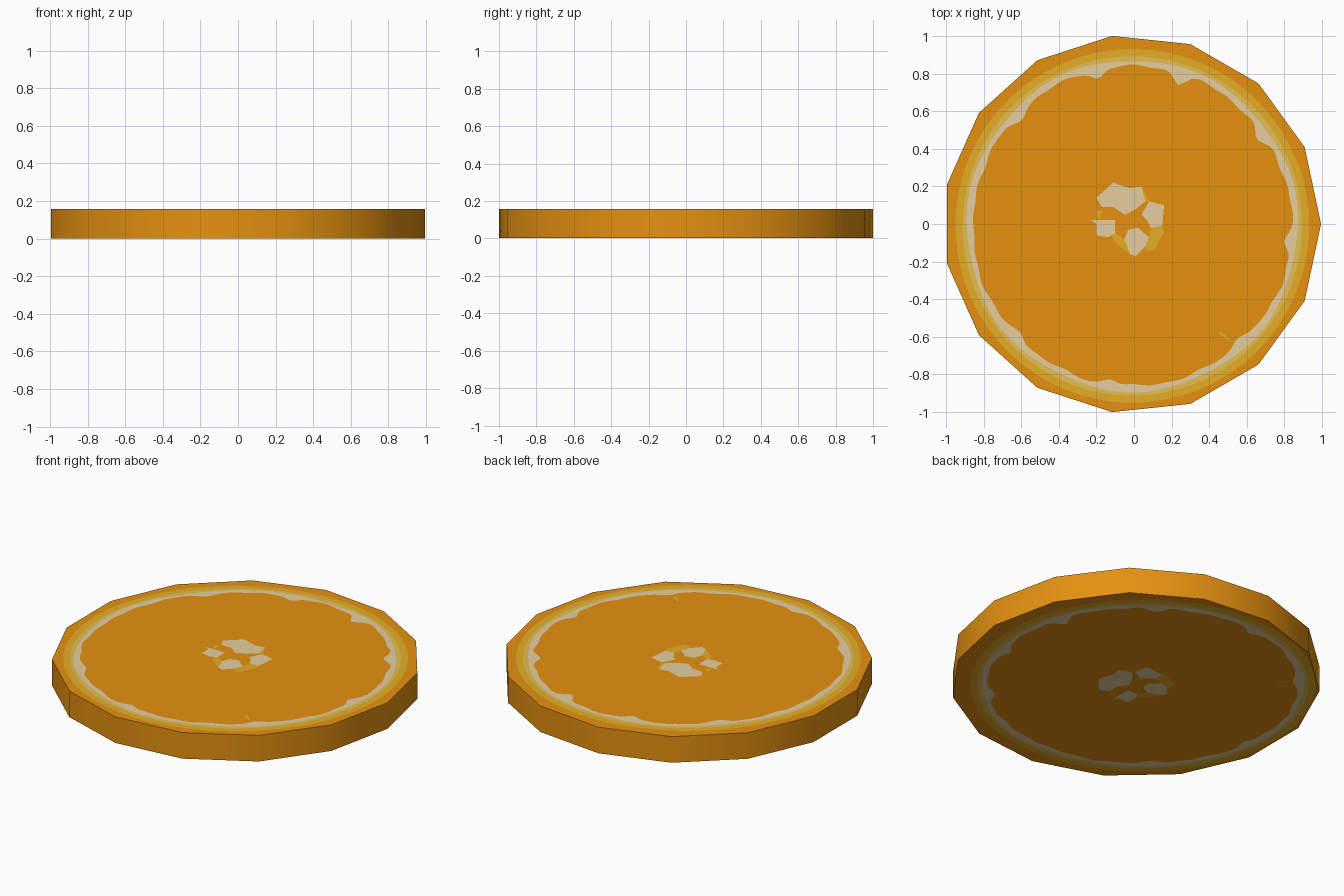
import bpy, bmesh, math

if "Cube" in bpy.data.objects:
    bpy.data.objects.remove(bpy.data.objects["Cube"])

def mat(name, r, g, b):
    lin = [((c / 255 + 0.055) / 1.055) ** 2.4 if c > 10 else c / 255 / 12.92 for c in (r, g, b)]
    m = bpy.data.materials.new(name)
    m.diffuse_color = (*lin, 1)
    m.use_nodes = True
    m.node_tree.nodes["Principled BSDF"].inputs["Base Color"].default_value = m.diffuse_color
    return m

ORANGE = mat("orange", 229, 145, 16)
MUSTARD = mat("mustard", 229, 174, 37)
GOLD = mat("pale gold", 229, 189, 82)
PITH = mat("pith beige", 230, 207, 160)

# 15-sided slice body
R, SIDES, OFF = 1.0055, 15, -0.011
Z0, Z1 = 0.0015, 0.1585
bm = bmesh.new()
low, high = [], []
for i in range(SIDES):
    a = math.tau * i / SIDES
    x, y = R * math.cos(a) + OFF, R * math.sin(a)
    low.append(bm.verts.new((x, y, Z0)))
    high.append(bm.verts.new((x, y, Z1)))
bm.faces.new(high)
bm.faces.new(low[::-1])
for i in range(SIDES):
    j = (i + 1) % SIDES
    bm.faces.new((low[i], low[j], high[j], high[i]))
me = bpy.data.meshes.new("slice_body")
bm.to_mesh(me)
bm.free()
body = bpy.data.objects.new("slice_body", me)
bpy.context.collection.objects.link(body)
me.materials.append(ORANGE)
bpy.context.view_layer.objects.active = body
body.select_set(True)
bpy.ops.object.shade_smooth_by_angle(angle=math.radians(40))
body.select_set(False)

# Thin flat details, on the top and (mirrored) on the underside
def plate(name, polys, material, top):
    bm = bmesh.new()
    for poly in polys:
        pts = poly if top else [(y - 0.035, x + 0.03) for x, y in poly]
        f = bm.faces.new([bm.verts.new((x, y, 0.16 if top else 0)) for x, y in pts])
        f.normal_update()
        if (f.normal.z > 0) != top:
            f.normal_flip()
    me = bpy.data.meshes.new(name)
    bm.to_mesh(me)
    bm.free()
    me.materials.append(material)
    bpy.context.collection.objects.link(bpy.data.objects.new(name, me))

# Inner pith edge dips inward where the segments meet
SPIKES = [(35, .045, 4), (72, .055, 3), (103, .045, 3), (137, .035, 4), (175, .01, 6),
          (224, .03, 4), (262, .03, 3), (313, .04, 4), (354, .035, 3)]

def inner(d):
    r = 0.85 + 0.005 * math.sin(math.radians(d * 13)) + 0.004 * math.sin(math.radians(d * 29))
    for c, depth, w in SPIKES:
        r -= depth * math.exp(-(((d - c + 180) % 360 - 180) / w) ** 2)
    return r

def ring(fo, fi, n=180):
    def p(f, k):
        d = 360 * (k % n) / n
        a = math.radians(d)
        return (f(d) * math.cos(a) - 0.009, f(d) * math.sin(a) - 0.01)
    return [[p(fi, k), p(fo, k), p(fo, k + 1), p(fi, k + 1)] for k in range(n)]

r_out = lambda d: 0.94
r_mid = lambda d: 0.902
r_pith = lambda d: 0.88 + 0.006 * math.sin(math.radians(d * 7))

# Core blobs and the darker links between them
CORE = [
    [(-.20, .14), (-.11, .22), (-.02, .19), (.04, .20), (.06, .12), (.01, .08),
     (-.05, .05), (-.11, .09), (-.17, .09)],
    [(.04, .05), (.08, .12), (.16, .10), (.15, -.01), (.09, -.02), (.07, .02)],
    [(-.03, -.03), (.02, -.02), (.08, -.07), (.06, -.12), (.01, -.17), (-.02, -.16), (-.05, -.08)],
    [(-.23, .02), (-.10, .02), (-.10, -.05), (-.14, -.07), (-.20, -.06), (-.20, 0)],
]
LINKS = [
    [(.09, -.02), (.15, -.01), (.16, -.04), (.11, -.14), (.06, -.14), (.06, -.12), (.08, -.07)],
    [(-.10, -.05), (-.05, -.08), (-.02, -.16), (-.10, -.10), (-.12, -.06)],
    [(.04, .20), (.08, .12), (.06, .12)],
    [(.46, -.57), (.51, -.61), (.50, -.62), (.45, -.58)],
    [(-.20, .07), (-.17, .07), (-.18, .03), (-.20, .04)],
]
for side, top in (("top", True), ("bottom", False)):
    plate(side + "_rind_ring", ring(r_out, r_mid), MUSTARD, top)
    plate(side + "_middle_ring", ring(r_mid, r_pith), GOLD, top)
    plate(side + "_pith_ring", ring(r_pith, inner), PITH, top)
    plate(side + "_core", CORE, PITH, top)
    plate(side + "_core_links", LINKS, MUSTARD, top)
